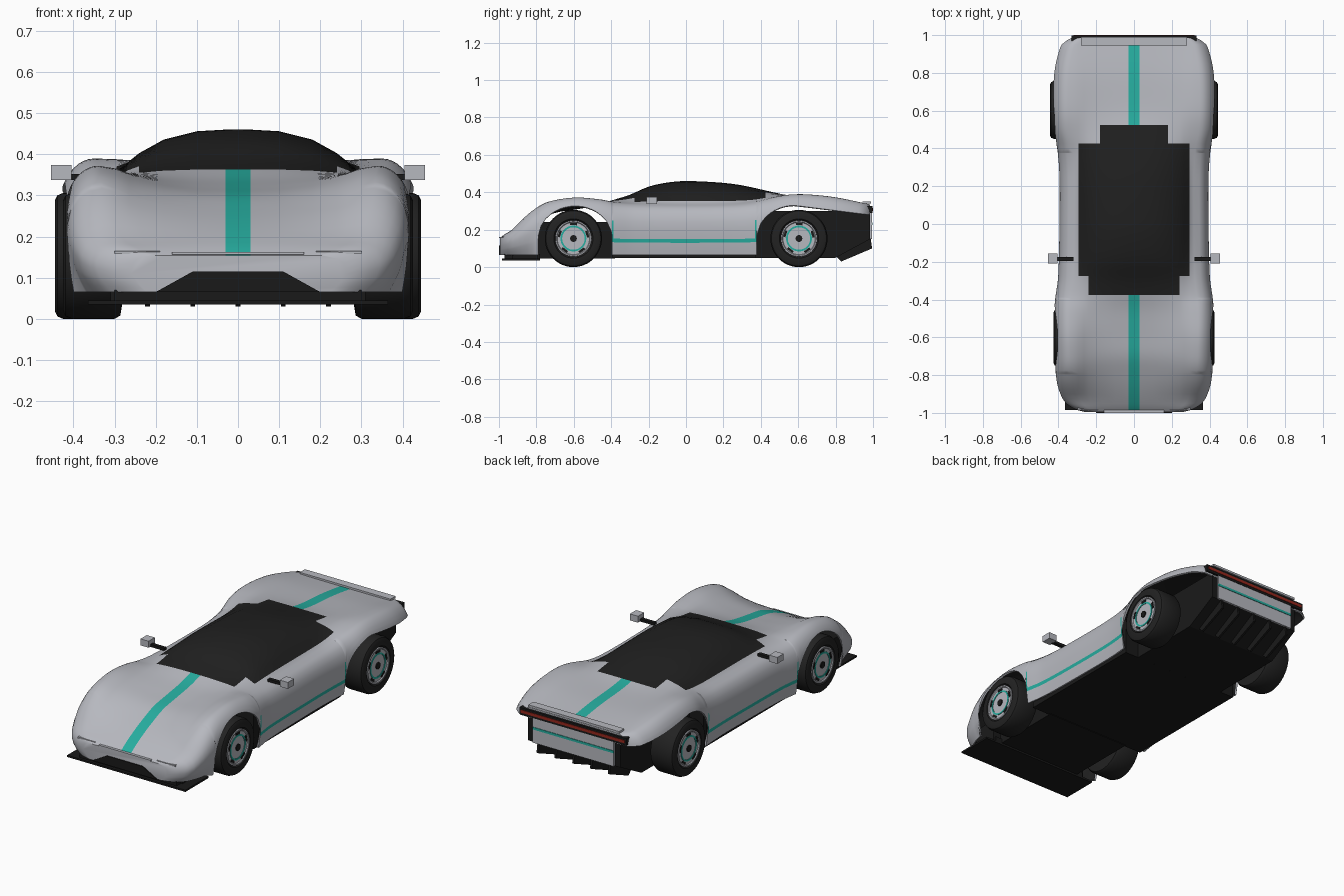
import bpy
import bmesh
from math import sqrt, pi, cos, sin
from mathutils import Vector, Matrix

cube = bpy.data.objects.get("Cube")
if cube:
    bpy.data.objects.remove(cube, do_unlink=True)


def material(name, r, g, b):
    m = bpy.data.materials.new(name)
    m.use_nodes = True
    m.diffuse_color = (r, g, b, 1)
    bsdf = next(n for n in m.node_tree.nodes if n.type == 'BSDF_PRINCIPLED')
    bsdf.inputs["Base Color"].default_value = (r, g, b, 1)
    bsdf.inputs["Roughness"].default_value = 0.5
    return m


SILVER = material("silver_paint", .47, .48, .52)
TEAL = material("teal_paint", .02, .42, .35)
GLASS = material("dark_glass", .014, .014, .014)
BLACK = material("black_trim", .01, .01, .01)
RUBBER = material("tyre_rubber", .016, .016, .016)
RED = material("tail_red", .3, .02, .012)


def finish(name, bm, mats, smooth=None, recalc=True):
    if recalc:
        bmesh.ops.recalc_face_normals(bm, faces=bm.faces)
    mesh = bpy.data.meshes.new(name)
    bm.to_mesh(mesh)
    bm.free()
    for m in mats:
        mesh.materials.append(m)
    ob = bpy.data.objects.new(name, mesh)
    bpy.context.collection.objects.link(ob)
    bpy.ops.object.select_all(action='DESELECT')
    ob.select_set(True)
    bpy.context.view_layer.objects.active = ob
    if smooth:
        bpy.ops.object.shade_smooth_by_angle(angle=smooth)
    return ob


def extrude(name, pts, axis, lo, hi, mat):
    """Prism of a (y, z) outline along x, or of an (x, z) outline along y."""
    bm = bmesh.new()
    place = (lambda p, d: (d, *p)) if axis == 'x' else (lambda p, d: (p[0], d, p[1]))
    a, b = ([bm.verts.new(place(p, d)) for p in pts] for d in (lo, hi))
    bm.faces.new(a)
    bm.faces.new(b[::-1])
    for i in range(len(pts)):
        j = (i + 1) % len(pts)
        bm.faces.new((a[i], b[i], b[j], a[j]))
    return finish(name, bm, [mat])


def box(name, x, y, z, mat):
    return extrude(name, [(y[0], z[0]), (y[1], z[0]), (y[1], z[1]), (y[0], z[1])], 'x', *x, mat)


def lathe(name, profile, centre, side, mat):
    """Spin (radius, x) points about the wheel axle."""
    bm = bmesh.new()
    vs = [bm.verts.new((x * side, 0, r)) for r, x in profile]
    edges = [bm.edges.new(p) for p in zip(vs, vs[1:])]
    bmesh.ops.spin(bm, geom=vs + edges, cent=(0, 0, 0), axis=(1, 0, 0), angle=2 * pi, steps=48)
    bmesh.ops.remove_doubles(bm, verts=bm.verts, dist=.0002)
    bmesh.ops.translate(bm, verts=bm.verts, vec=centre)
    return finish(name, bm, [mat], .6)


def curve(pts):
    """Smooth interpolation through (y, value) points."""
    def slope(i):
        a, b = pts[max(i - 1, 0)], pts[min(i + 1, len(pts) - 1)]
        return (b[1] - a[1]) / (b[0] - a[0])

    def value(y):
        i = max(k for k in range(len(pts) - 1) if k == 0 or pts[k][0] <= y)
        (y0, a), (y1, b) = pts[i], pts[i + 1]
        d = y1 - y0
        t = (y - y0) / d
        return ((2*t**3 - 3*t*t + 1) * a + (t**3 - 2*t*t + t) * d * slope(i)
                + (3*t*t - 2*t**3) * b + (t**3 - t*t) * d * slope(i + 1))
    return value


# Body guides along the length: half width, centre height, fender height
half_width = curve([(-1, .24), (-.985, .3), (-.95, .36), (-.9, .39), (-.83, .41), (-.7, .42),
                    (-.5, .424), (-.4, .418), (-.28, .402), (0, .395), (.25, .395), (.4, .407),
                    (.5, .43), (.65, .437), (.8, .43), (.9, .41), (.96, .385), (.985, .34)])
centre_z = curve([(-1, .15), (-.96, .18), (-.88, .225), (-.8, .262), (-.7, .3), (-.58, .32),
                  (-.46, .34), (-.38, .362), (-.3, .387), (-.2, .43), (-.1, .452), (0, .46),
                  (.18, .452), (.3, .437), (.5, .393), (.6, .376), (.8, .36), (.985, .335)])
fender_z = curve([(-1, .15), (-.975, .172), (-.93, .2), (-.88, .25), (-.83, .295), (-.76, .34),
                  (-.68, .362), (-.58, .372), (-.46, .362), (-.36, .345), (-.1, .337), (.25, .34),
                  (.36, .35), (.46, .372), (.56, .388), (.66, .388), (.8, .373), (.985, .335)])
SILL = .065


def lower_edge(y):
    if -.79 < y < -.395:
        return .155 + .172 * sqrt(1 - ((y + .5925) / .1975) ** 2)
    if .378 < y < .58:
        return .155 + .175 * sqrt(1 - ((y - .58) / .202) ** 2)
    return .33 - .125 * (y - .58) if y >= .58 else SILL


TOP = [0, .03, .1, .18, .24, .265, .295]
SIDE = [0, .03, .1, .2, .35, .5, .69, .76, .88, 1]


def section(y):
    w, zc, zf, e = half_width(y), centre_z(y), fender_z(y), lower_edge(y)
    scale, xf, zm = min(1, w / .39), .8 * w, zf - .4 * (zf - SILL)
    inset = .04 if y < -.8 else .015
    half = [(x if x < .04 else x * scale, zf + (zc - zf) * (1 - min(1, x / .31) ** 3)) for x in TOP]
    for t in SIDE:
        z = zf + (e - zf) * t
        if z > zm:
            x = xf + (w - xf) * sqrt(max(0, 1 - ((z - zm) / (zf - zm)) ** 2))
        else:
            x = w - inset * ((zm - z) / (zm - SILL)) ** 2
        half.append((x, z))
    return [(x, y, z) for x, z in half[::-1]] + [(-x, y, z) for x, z in half[1:]]


def body_material(y, h):
    """Colour by place: canopy glass, centre stripe, door band, else silver."""
    if (-.375 < y < -.275 and h < 4) or (-.275 < y < .425 and h < 6) or (.425 <= y < .525 and h < 3):
        return 2
    if h == 0:
        return 1
    if -.395 < y < .378:
        at_end = y < -.387 or y > .37
        return 1 if h == 13 or (at_end and h in (11, 12)) else 0
    return 0


# Body shell
stations = sorted([i / 40 for i in range(-39, 40)] + [-.995, -.985, -.9625, -.79, -.7895, -.3955,
                                                    -.395, -.387, .37, .378, .3785, .985])
bm = bmesh.new()
rings = [[bm.verts.new(p) for p in section(y)] for y in stations]
last = len(TOP) + len(SIDE) - 1
for k, (a, b) in enumerate(zip(rings, rings[1:])):
    y = (stations[k] + stations[k + 1]) / 2
    for i in range(len(a) - 1):
        f = bm.faces.new((a[i], b[i], b[i + 1], a[i + 1]))
        f.material_index = body_material(y, last - 1 - i if i < last else i - last)
bm.faces.new(rings[0])
bm.faces.new(rings[-1][::-1])
body = finish("body_shell", bm, [SILVER, TEAL, GLASS], recalc=False)
shell = body.modifiers.new("thickness", 'SOLIDIFY')
shell.thickness, shell.offset, shell.material_offset = .01, -1, 2
bpy.ops.object.modifier_apply(modifier=shell.name)
bpy.ops.object.shade_smooth_by_angle(angle=.7)

# Chassis and floor
box("door_floor", (-.37, .37), (-.392, .374), (.048, .25), BLACK)
box("front_chassis", (-.26, .26), (-.8, -.38), (.045, .24), BLACK)
box("nose_floor", (-.31, .31), (-.93, -.79), (.04, .17), BLACK)
box("front_splitter", (-.365, .365), (-.985, -.78), (.035, .045), BLACK)
box("splitter_support", (-.3, .3), (-.97, -.78), (.045, .07), BLACK)
extrude("rear_chassis", [(.36, .048), (.8, .05), (.985, .15), (.985, .3), (.36, .3)],
        'x', -.285, .285, BLACK)
for i in range(5):
    x = (i - 2) * .11
    extrude(f"diffuser_fin_{i + 1}", [(.8, .06), (.83, .03), (.995, .1), (.985, .17), (.8, .1)],
            'x', x - .006, x + .006, BLACK)

# Nose details
extrude("nose_intake", [(-.2, SILL), (.2, SILL), (.11, .115), (-.11, .115)], 'y', -1, -.99, BLACK)
box("nose_lip", (-.16, .16), (-1, -.975), (.156, .162), SILVER)
for s, n in ((1, "left"), (-1, "right")):
    xs = sorted((s * .19, s * .3))
    box(n + "_headlight_slit", xs, (-.986, -.95), (.157, .165), SILVER)

# Tail details
box("rear_panel", (-.25, .25), (.98, .995), (.15, .288), SILVER)
box("rear_panel_stripe", (-.25, .25), (.99, .998), (.225, .238), TEAL)
box("tail_light_housing", (-.33, .33), (.97, .997), (.288, .327), BLACK)
box("tail_light", (-.32, .32), (.992, 1), (.3, .316), RED)
box("rear_spoiler", (-.28, .28), (.945, .99), (.339, .351), SILVER)

# Wheels and mirrors
for s, n in ((1, "left"), (-1, "right")):
    box(n + "_mirror_arm", sorted((s * .32, s * .41)), (-.195, -.175), (.337, .352), BLACK)
    box(n + "_mirror", sorted((s * .405, s * .455)), (-.21, -.155), (.338, .374), SILVER)
    for end, y, inner, outer in (("front", -.602, .28, .425), ("rear", .604, .3, .445)):
        name, c = f"{n}_{end}_", Vector((0, y, .153))
        lathe(name + "tyre", [(0, inner), (.11, inner), (.145, inner + .006), (.153, inner + .02),
                              (.153, outer - .02), (.147, outer - .006), (.135, outer),
                              (.105, outer), (.096, outer - .012), (0, outer - .012)], c, s, RUBBER)
        face = outer - .006
        lathe(name + "rim", [(0, outer - .02), (.096, outer - .02), (.097, outer - .001),
                             (.09, outer - .001), (.086, face), (0, face)], c, s, SILVER)
        lathe(name + "rim_ring", [(.06, face - .001), (.06, face + .003), (.069, face + .003),
                                  (.069, face - .001)], c, s, TEAL)
        lathe(name + "hub", [(0, face - .001), (.018, face - .001), (.018, face + .006),
                             (0, face + .006)], c, s, BLACK)
        # Vent slots around the rim
        bm = bmesh.new()
        for k in range(5):
            a = 2 * pi * k / 5 + .3
            m = (Matrix.Translation(c + Vector((s * face, .077 * cos(a), .077 * sin(a))))
                 @ Matrix.Rotation(a, 4, 'X') @ Matrix.Diagonal((.006, .012, .036, 1)))
            bmesh.ops.create_cube(bm, size=1, matrix=m)
        finish(name + "rim_slots", bm, [BLACK])
